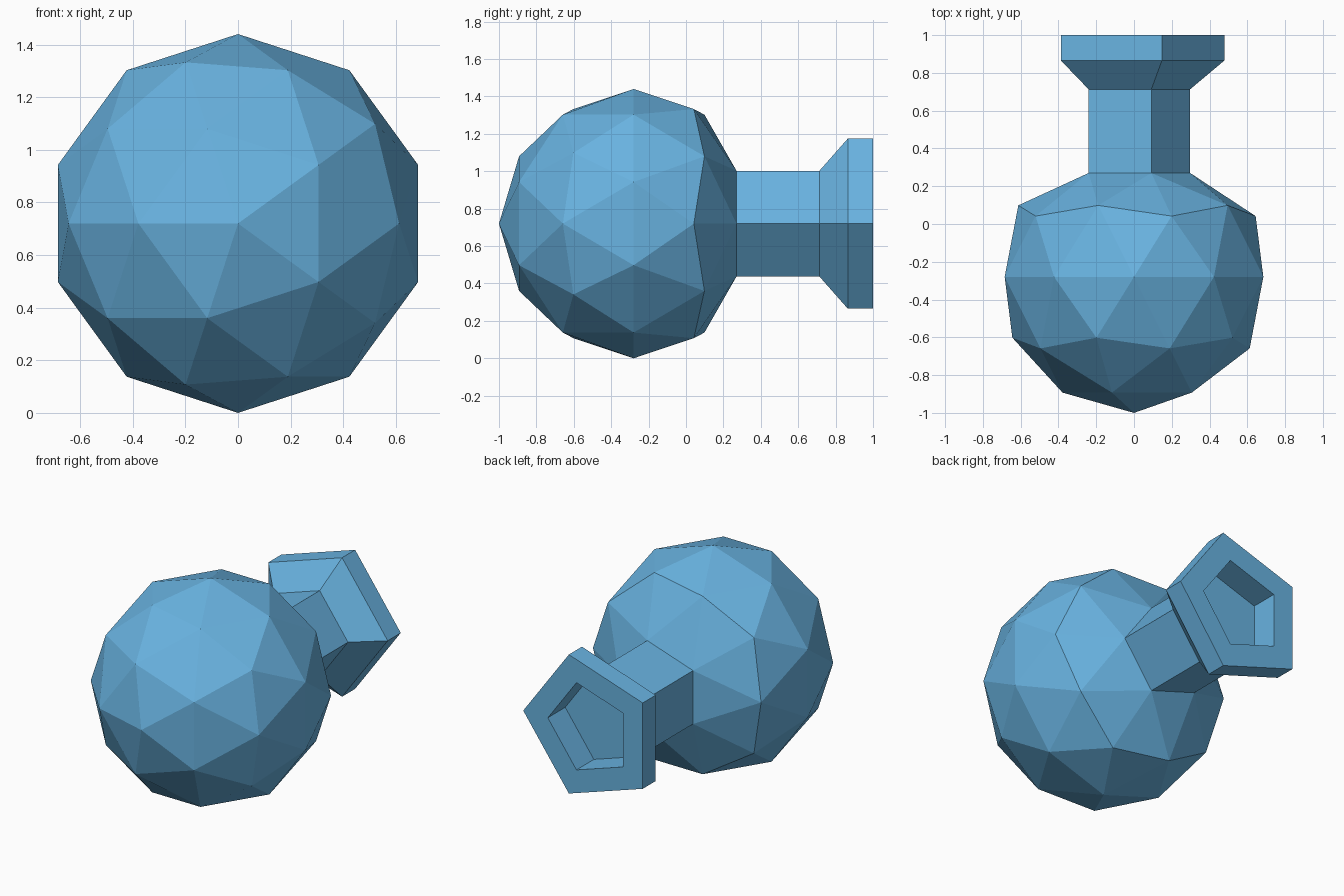
import bpy, bmesh
from math import pi
from mathutils import Matrix, Vector

if "Cube" in bpy.data.objects:
    bpy.data.objects.remove(bpy.data.objects["Cube"])

R = 0.72          # body radius
CY = -0.28        # body centre along y

bm = bmesh.new()

# Body: low-poly sphere with its pole along the neck axis (local z)
bmesh.ops.create_icosphere(bm, subdivisions=2, radius=R)

# Open the pole to leave a five-sided hole
pole = max(bm.verts, key=lambda v: v.co.z)
bmesh.ops.delete(bm, geom=[pole], context='VERTS')
rim = [e for e in bm.edges if e.is_boundary]


def place(edges, radius, y):
    """Move a pentagon loop to the given radius and world y."""
    for v in {v for e in edges for v in e.verts}:
        flat = Vector((v.co.x, v.co.y, 0)).normalized() * radius
        v.co = (flat.x, flat.y, y - CY)


place(rim, 0.297, 0.27)

# Neck, flared lip, lip rim, inset and recess wall
for radius, y in [(0.297, 0.713), (0.478, 0.865), (0.478, 1.0),
                  (0.30, 1.0), (0.30, 0.82)]:
    out = bmesh.ops.extrude_edge_only(bm, edges=rim)
    rim = [g for g in out["geom"] if isinstance(g, bmesh.types.BMEdge)
           and g.is_boundary]
    place(rim, radius, y)

# Recess floor
bmesh.ops.contextual_create(bm, geom=rim)
bmesh.ops.recalc_face_normals(bm, faces=bm.faces)

# Lay the axis along +y and stand the body on the ground
bmesh.ops.transform(bm, verts=bm.verts,
                    matrix=Matrix.Translation((0, CY, R)) @ Matrix.Rotation(-pi / 2, 4, 'X'))

mesh = bpy.data.meshes.new("round_flask")
bm.to_mesh(mesh)
bm.free()
flask = bpy.data.objects.new("round_flask", mesh)
bpy.context.collection.objects.link(flask)

# Blue glass colour
blue = bpy.data.materials.new("blue_glass")
blue.diffuse_color = (0.14, 0.45, 0.75, 1.0)
blue.use_nodes = True
blue.node_tree.nodes["Principled BSDF"].inputs["Base Color"].default_value = blue.diffuse_color
mesh.materials.append(blue)
